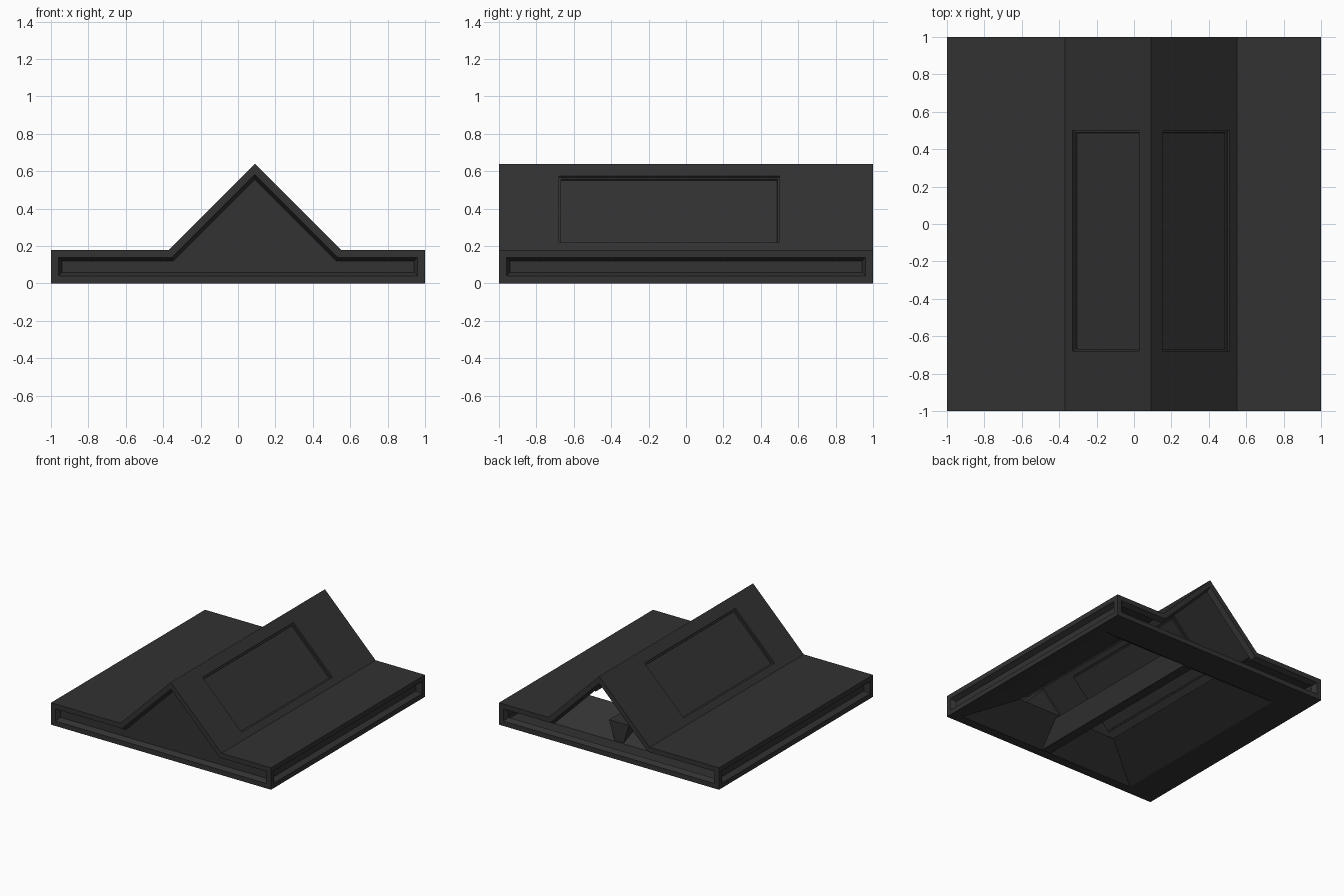
import bpy, bmesh

if "Cube" in bpy.data.objects:
    bpy.data.objects.remove(bpy.data.objects["Cube"])

APEX, EAVE_L, EAVE_R = (0.09, 0.64), (-0.37, 0.18), (0.55, 0.18)
WINDOW_Y = (-0.68, 0.50)
OPENING_X, OPENING_Y = (-0.735, 0.915), (-0.925, 0.745)

dark = bpy.data.materials.new("dark_grey")
dark.diffuse_color = (0.032, 0.032, 0.032, 1)
dark.use_nodes = True
dark.node_tree.nodes["Principled BSDF"].inputs["Base Color"].default_value = dark.diffuse_color


def finish(bm, name):
    mesh = bpy.data.meshes.new(name)
    bm.to_mesh(mesh)
    bm.free()
    mesh.materials.append(dark)
    obj = bpy.data.objects.new(name, mesh)
    bpy.context.collection.objects.link(obj)
    return obj


def prism(profile, y0, y1):
    """Closed prism: an x-z profile pushed along y."""
    bm = bmesh.new()
    face = bm.faces.new([bm.verts.new((x, y0, z)) for x, z in profile])
    ext = bmesh.ops.extrude_face_region(bm, geom=[face], use_keep_orig=True)
    moved = [g for g in ext["geom"] if isinstance(g, bmesh.types.BMVert)]
    bmesh.ops.translate(bm, verts=moved, vec=(0, y1 - y0, 0))
    bmesh.ops.recalc_face_normals(bm, faces=bm.faces)
    bm.normal_update()
    return bm


def inset(bm, face, thickness, depth=0.0):
    bmesh.ops.inset_region(bm, faces=[face], thickness=thickness, depth=depth,
                           use_even_offset=True, use_boundary=True)
    bm.normal_update()


def place(face, xs, ys, z):
    """Move the corners of a rectangle to the given x and y limits."""
    for v in face.verts:
        v.co = (xs[v.co.x > 0.09], ys[v.co.y > -0.09], z)


# roof shell: flat slab with an off-centre gable
bm = prism([(-1, 0), (1, 0), (1, 0.18), EAVE_R, APEX, EAVE_L, (-1, 0.18)], -1, 1)
faces = list(bm.faces)
ends = [f for f in faces if abs(f.normal.y) > 0.9]
sides = [f for f in faces if abs(f.normal.x) > 0.9]
bottom = [f for f in faces if f.normal.z < -0.9][0]
slopes = [f for f in faces if 0.2 < f.normal.z < 0.9]
back = [f for f in ends if f.normal.y > 0][0]

# framed, recessed panels on the four sides
for f in ends + sides:
    inset(bm, f, 0.04)
    inset(bm, f, 0.02, -0.04)

# underside frame, with a coffer sloping up to the eaves
inset(bm, bottom, 0.25)
place(bottom, OPENING_X, OPENING_Y, 0)
inset(bm, bottom, 0.05)
place(bottom, (EAVE_L[0], EAVE_R[0]), WINDOW_Y, 0.178)
bm.normal_update()

# sunken window panel in each slope
for f in slopes:
    outer = list(f.verts)
    eave_x = EAVE_R[0] if f.normal.x > 0 else EAVE_L[0]
    inner = []
    for v in outer:
        t = 0.14 if v.co.z > 0.4 else 0.913
        x = APEX[0] + (eave_x - APEX[0]) * t
        z = APEX[1] + (0.18 - APEX[1]) * t
        inner.append(bm.verts.new((x, WINDOW_Y[v.co.y > 0], z)))
    bm.faces.remove(f)
    for i in range(4):
        j = (i + 1) % 4
        bm.faces.new((outer[i], outer[j], inner[j], inner[i]))
    panel = bm.faces.new(inner)
    bm.normal_update()
    inset(bm, panel, 0.001, -0.012)
    inset(bm, panel, 0.011)
    inset(bm, panel, 0.001, -0.012)

# the back gable and the underside are open
bmesh.ops.delete(bm, geom=[back, bottom], context="FACES_ONLY")
finish(bm, "roof_shell")

# tapered beam under the ridge
finish(prism([(0.05, 0), (0.13, 0), (0.18, 0.16), (0.0, 0.16)], -0.92, 0.74),
       "ridge_beam")
